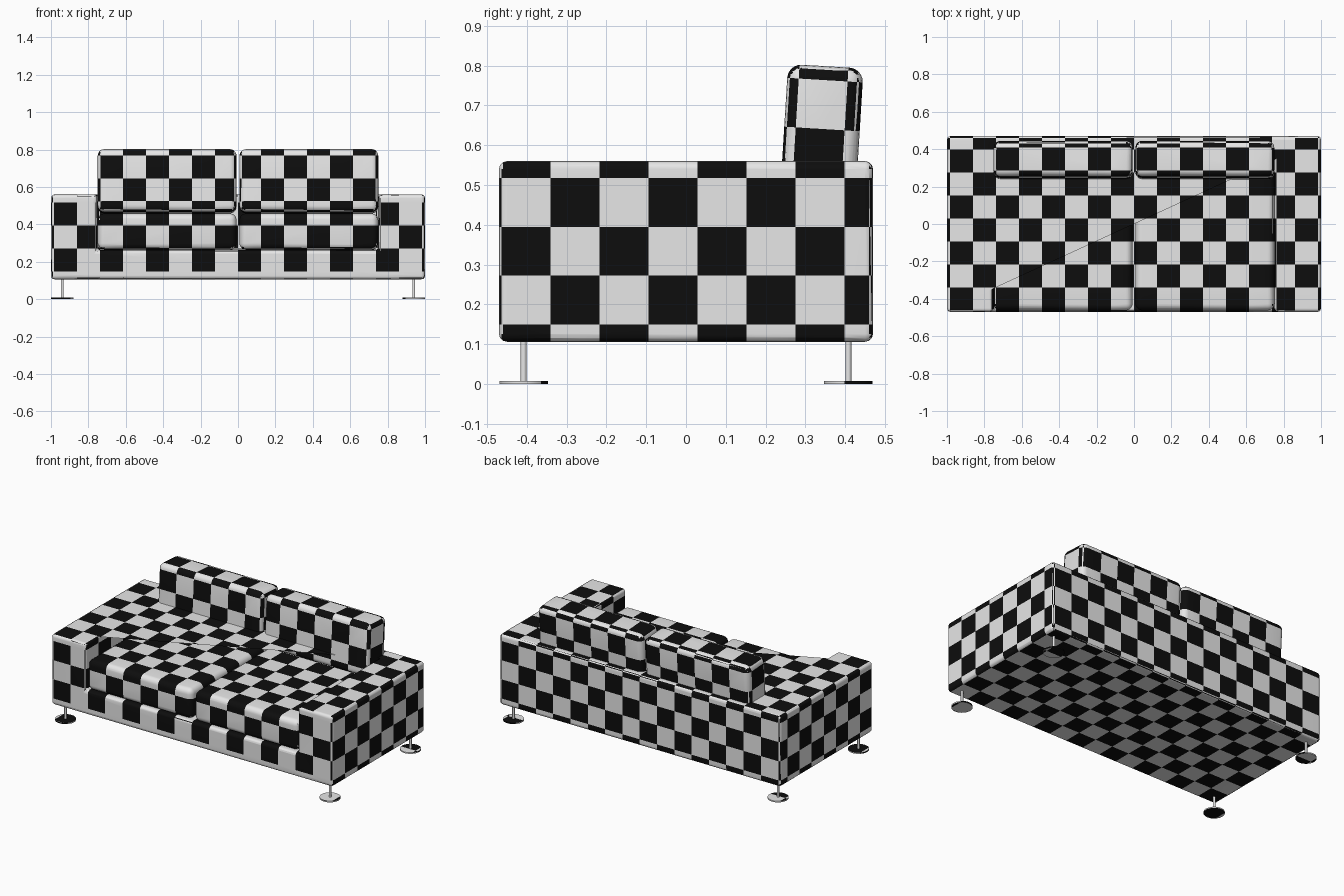
import bpy, bmesh, math
from mathutils import Vector, Matrix

if "Cube" in bpy.data.objects:
    bpy.data.objects.remove(bpy.data.objects["Cube"])

S = 0.123                              # side of one check
ORIGIN = Vector((0.0, -0.34, 0.395))   # where the check pattern starts


def material(name, c):
    m = bpy.data.materials.new(name)
    m.diffuse_color = (*c, 1)
    m.use_nodes = True
    m.node_tree.nodes["Principled BSDF"].inputs["Base Color"].default_value = m.diffuse_color
    return m


light = material("light_grey", (0.8, 0.8, 0.8))
black = material("black", (0.004, 0.004, 0.004))


def box(name, lo, hi):
    bm = bmesh.new()
    bmesh.ops.create_cube(bm, size=1)
    lo, hi = Vector(lo), Vector(hi)
    for v in bm.verts:
        v.co = Vector([lo[i] + (v.co[i] + 0.5) * (hi[i] - lo[i]) for i in range(3)])
    me = bpy.data.meshes.new(name)
    bm.to_mesh(me)
    bm.free()
    ob = bpy.data.objects.new(name, me)
    bpy.context.collection.objects.link(ob)
    return ob


def bake(ob):
    # apply modifiers
    bpy.context.view_layer.update()
    dg = bpy.context.evaluated_depsgraph_get()
    me = bpy.data.meshes.new_from_object(ob.evaluated_get(dg))
    ob.modifiers.clear()
    ob.data = me


def bevel(ob, width, segments):
    m = ob.modifiers.new("bevel", 'BEVEL')
    m.width, m.segments = width, segments
    m.limit_method = 'ANGLE'
    bake(ob)


def checker(ob, plain_front_edges=False):
    # cut faces along the check lines and colour alternate cells
    ob.data.materials.clear()
    ob.data.materials.append(light)
    ob.data.materials.append(black)
    bm = bmesh.new()
    bm.from_mesh(ob.data)
    bmesh.ops.triangulate(bm, faces=bm.faces[:])
    for a in range(3):
        n = Vector((0, 0, 0))
        n[a] = 1
        cs = [v.co[a] for v in bm.verts]
        lo, hi = min(cs), max(cs)
        for k in range(-12, 13):
            p = ORIGIN[a] + k * S
            if lo + 1e-4 < p < hi - 1e-4:
                bmesh.ops.bisect_plane(bm, geom=bm.verts[:] + bm.edges[:] + bm.faces[:],
                                       plane_co=n * p, plane_no=n, dist=1e-5)
    bm.normal_update()
    for f in bm.faces:
        c = f.calc_center_median()
        k = [math.floor((c[i] - ORIGIN[i]) / S) for i in range(3)]
        n = f.normal
        a = max(range(3), key=lambda i: abs(n[i]))
        if a == 0:
            odd = (k[1] + k[2] + (n.x < 0)) % 2
        elif a == 1:
            odd = (k[0] + k[2] + (n.y > 0)) % 2
        else:
            odd = (k[0] + k[1] + 1) % 2
        if plain_front_edges and a == 1 and n.y < 0 and (c.z < 0.149 or c.z > 0.518):
            odd = 1
        f.material_index = 0 if odd else 1
    bm.to_mesh(ob.data)
    bm.free()


def smooth(ob):
    bpy.ops.object.select_all(action='DESELECT')
    ob.select_set(True)
    bpy.context.view_layer.objects.active = ob
    bpy.ops.object.shade_smooth_by_angle(angle=math.radians(40))


# frame: base, arms and back in one body
frame = box("sofa_frame", (-1, -0.47, 0.106), (1, 0.47, 0.56))
cutter = box("seat_cutter", (-0.752, -0.7, 0.262), (0.752, 0.43, 0.9))
m = frame.modifiers.new("well", 'BOOLEAN')
m.operation, m.object, m.solver = 'DIFFERENCE', cutter, 'EXACT'
bake(frame)
bpy.data.objects.remove(cutter)
bevel(frame, 0.02, 3)
checker(frame, True)
smooth(frame)
frame.modifiers.new("normals", 'WEIGHTED_NORMAL').keep_sharp = True

for side, x0, x1 in (("left", -0.75, -0.008), ("right", 0.008, 0.75)):
    # seat cushion
    seat = box("seat_cushion_" + side, (x0, -0.462, 0.264), (x1, 0.42, 0.458))
    bevel(seat, 0.035, 5)
    checker(seat)
    smooth(seat)
    # leaning back cushion
    back = box("back_cushion_" + side, (x0, 0.246, 0.462), (x1, 0.436, 0.799))
    bevel(back, 0.035, 5)
    checker(back)
    c = Vector((0, 0.338, 0.63))
    back.data.transform(Matrix.Translation(c) @ Matrix.Rotation(math.radians(-3.5), 4, 'X')
                        @ Matrix.Translation(-c))
    smooth(back)


def cylinder(name, x, y, z0, z1, r, n):
    bm = bmesh.new()
    bmesh.ops.create_cone(bm, cap_ends=True, segments=n, radius1=r, radius2=r, depth=z1 - z0,
                          matrix=Matrix.Translation((x, y, (z0 + z1) / 2)))
    me = bpy.data.meshes.new(name)
    bm.to_mesh(me)
    bm.free()
    me.materials.append(light)
    ob = bpy.data.objects.new(name, me)
    bpy.context.collection.objects.link(ob)
    return ob


# four legs: thin rod on a flat round foot
for fb, y in (("front", -0.408), ("back", 0.408)):
    for side, x in (("left", -0.94), ("right", 0.94)):
        smooth(cylinder(f"{fb}_{side}_leg_rod", x, y, 0.006, 0.115, 0.0075, 20))
        foot = cylinder(f"{fb}_{side}_foot", x, y, 0, 0.008, 0.061, 40)
        checker(foot)
        smooth(foot)
